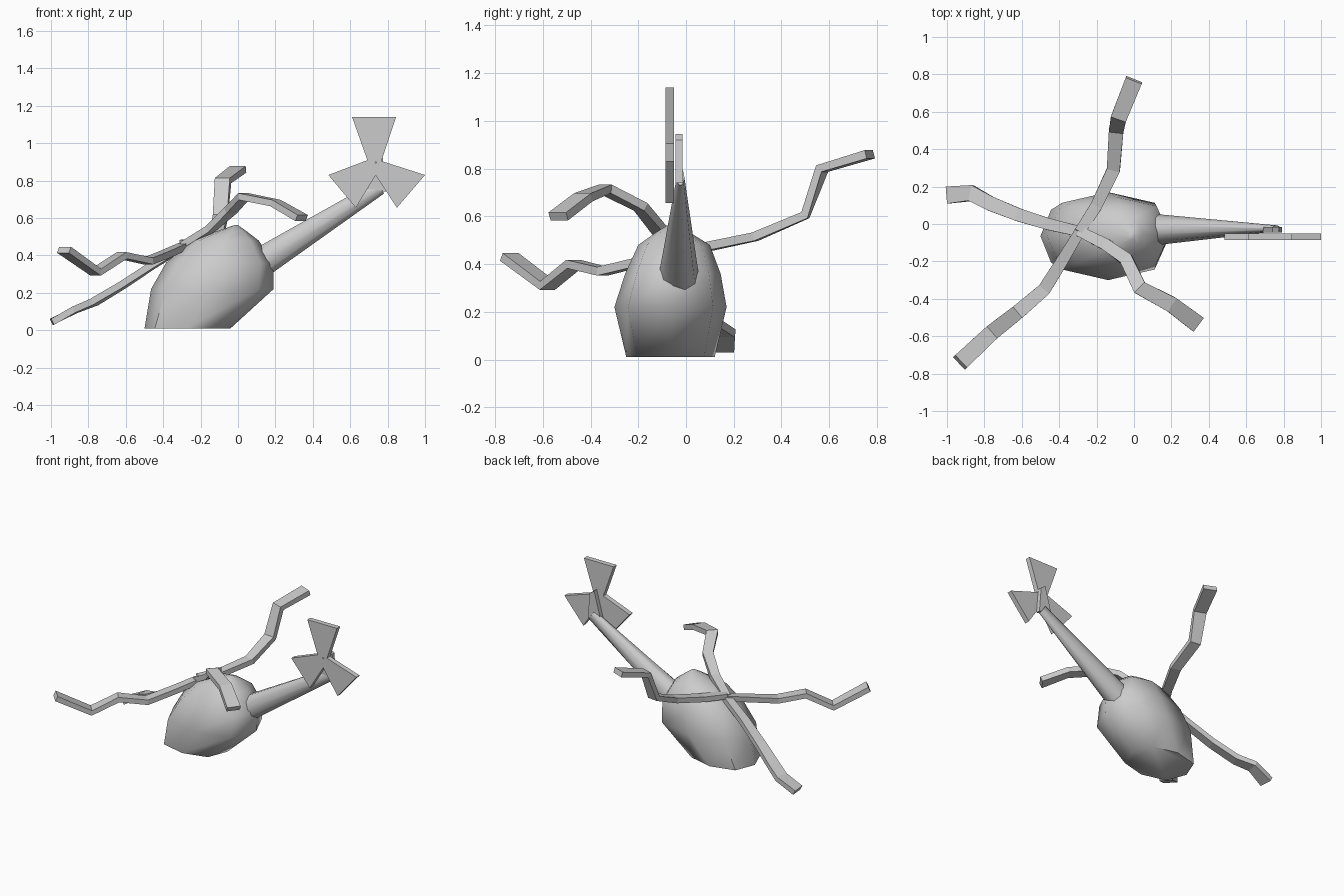
import bpy, bmesh
from math import cos, sin, pi, copysign
from mathutils import Vector

if "Cube" in bpy.data.objects:
    bpy.data.objects.remove(bpy.data.objects["Cube"])


def make_object(name, bm, smooth=False):
    bmesh.ops.recalc_face_normals(bm, faces=bm.faces)
    mesh = bpy.data.meshes.new(name)
    bm.to_mesh(mesh)
    bm.free()
    ob = bpy.data.objects.new(name, mesh)
    bpy.context.collection.objects.link(ob)
    if smooth:
        bpy.ops.object.select_all(action='DESELECT')
        ob.select_set(True)
        bpy.context.view_layer.objects.active = ob
        bpy.ops.object.shade_smooth_by_angle(angle=0.9)
    return ob


def loft(name, rings, smooth=False):
    bm = bmesh.new()
    loops = [[bm.verts.new(p) for p in ring] for ring in rings]
    n = len(loops[0])
    for a, b in zip(loops, loops[1:]):
        for i in range(n):
            j = (i + 1) % n
            bm.faces.new((a[i], a[j], b[j], b[i]))
    bm.faces.new(loops[0])
    bm.faces.new(loops[-1])
    return make_object(name, bm, smooth)


def plate(name, outline, y0, y1):
    return loft(name, [[(x, y, z) for x, z in outline] for y in (y0, y1)])


# Slanted cabin: horizontal sections given as z, x range, y range
def section(z, x0, x1, y0, y1, n=8):
    def bulge(v):
        return copysign(abs(v) ** 0.8, v) if abs(v) > 1e-6 else 0
    return [((x0 + x1) / 2 + (x1 - x0) / 2 * bulge(cos(2 * pi * i / n)),
             (y0 + y1) / 2 + (y1 - y0) / 2 * bulge(sin(2 * pi * i / n)), z)
            for i in range(n)]


loft("cabin", [section(*s) for s in (
    (0.01, -0.50, -0.04, -0.25, 0.12),
    (0.22, -0.465, 0.19, -0.30, 0.17),
    (0.36, -0.385, 0.19, -0.255, 0.145),
    (0.48, -0.25, 0.11, -0.20, 0.10),
    (0.53, -0.11, 0.045, -0.13, 0.02),
    (0.562, -0.02, 0.0, -0.08, -0.05))], smooth=True)

# Tapered tail boom
axis = Vector((0.61, 0.01, 0.39)).normalized()
up = Vector((-axis.z, 0, axis.x))


def boom_ring(center, ry, rn, n=10):
    return [Vector(center) + Vector((0, ry * cos(2 * pi * i / n), 0))
            + up * rn * sin(2 * pi * i / n) for i in range(n)]


loft("tail_boom", [boom_ring((0.12, -0.03, 0.36), 0.083, 0.085),
                   boom_ring((0.76, -0.023, 0.765), 0.016, 0.042)], smooth=True)

# Tail fin and three-bladed tail rotor
plate("tail_fin", [(0.69, 0.76), (0.79, 0.74), (0.775, 0.92), (0.74, 0.945)],
      -0.045, -0.015)
for i, outline in enumerate((
        [(0.61, 1.14), (0.845, 1.14), (0.765, 0.90), (0.695, 0.90)],
        [(0.483, 0.83), (0.63, 0.655), (0.755, 0.86), (0.72, 0.92)],
        [(1.0, 0.83), (0.85, 0.655), (0.715, 0.86), (0.75, 0.91)])):
    plate(f"tail_rotor_blade_{i + 1}", outline, -0.086, -0.05)

# Four bent main rotor blades swept along their centre lines
paths = (
    [(-0.29, -0.04, 0.465), (-0.20, 0.10, 0.475), (-0.11, 0.29, 0.515),
     (-0.095, 0.50, 0.605), (-0.08, 0.57, 0.80), (0.0, 0.77, 0.86)],
    [(-0.29, -0.04, 0.45), (-0.46, 0.0, 0.345), (-0.62, 0.05, 0.24),
     (-0.77, 0.11, 0.15), (-0.87, 0.165, 0.11), (-0.995, 0.155, 0.045)],
    [(-0.29, -0.04, 0.45), (-0.38, -0.19, 0.41), (-0.48, -0.35, 0.37),
     (-0.62, -0.47, 0.40), (-0.76, -0.58, 0.31), (-0.93, -0.74, 0.43)],
    [(-0.29, -0.04, 0.455), (-0.15, -0.11, 0.54), (-0.04, -0.19, 0.64),
     (0.03, -0.34, 0.715), (0.20, -0.43, 0.68), (0.34, -0.535, 0.60)])
for k, path in enumerate(paths):
    pts = [Vector(p) for p in path]
    rings = []
    for i, p in enumerate(pts):
        t = (pts[min(i + 1, 5)] - pts[max(i - 1, 0)]).normalized()
        side = t.cross(Vector((0, 0, 1))).normalized()
        normal = side.cross(t)
        w, h = side * (0.028 + 0.018 * i / 5), normal * 0.018
        rings.append([p - w - h, p + w - h, p + w + h, p - w + h])
    loft(f"main_rotor_blade_{k + 1}", rings)
